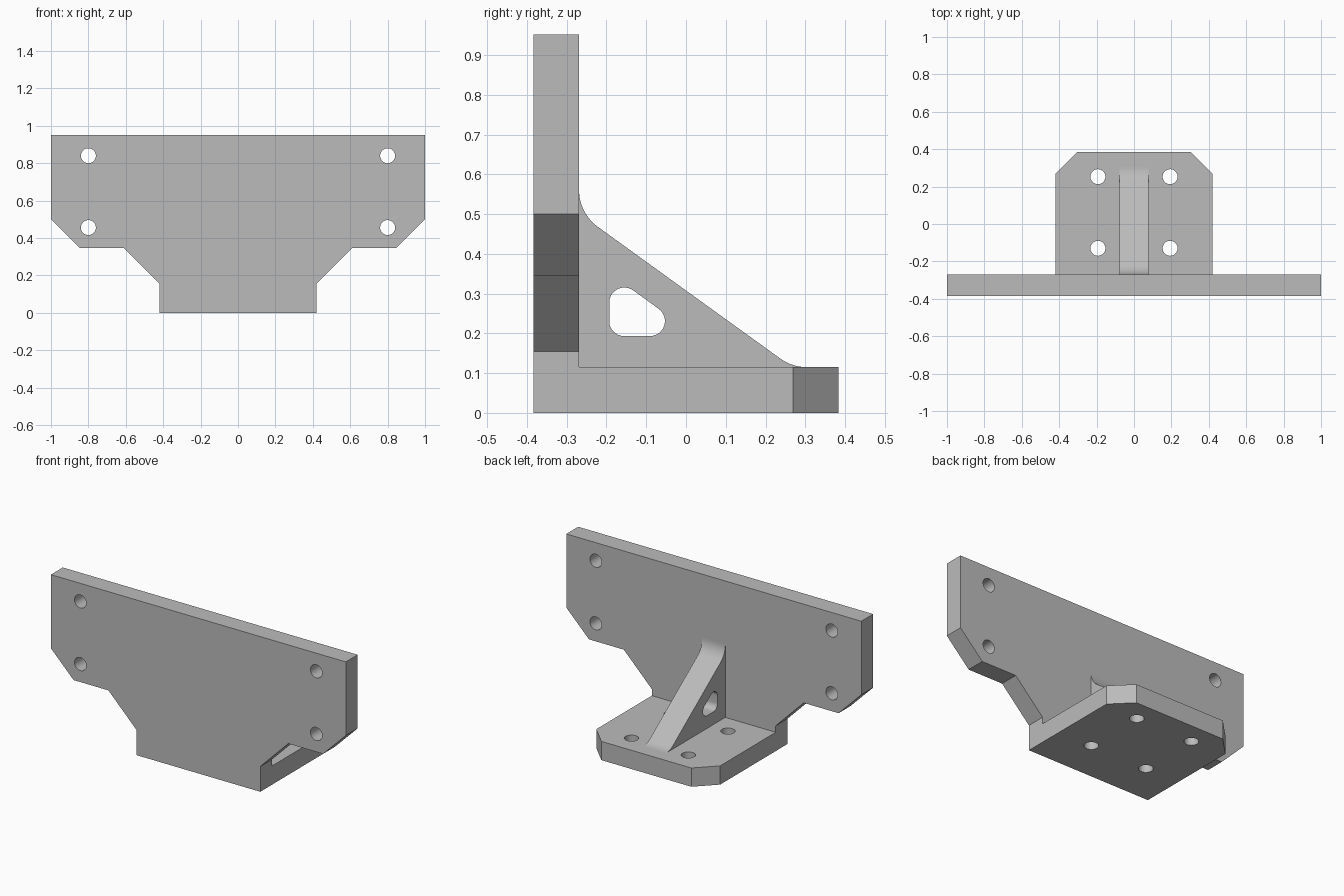
import bpy
import bmesh
from math import sin, cos, atan2, tan, pi
from mathutils import Vector

if "Cube" in bpy.data.objects:
    bpy.data.objects.remove(bpy.data.objects["Cube"])

# Main dimensions
THICK = 0.115
FRONT, BACK = -0.384, 0.384
WALL = FRONT + THICK
HALF_BASE = 0.42
HALF_RIB = 0.078

grey = bpy.data.materials.new("plain grey")
grey.use_nodes = True
grey.diffuse_color = (0.5, 0.5, 0.5, 1)
grey.node_tree.nodes["Principled BSDF"].inputs["Base Color"].default_value = grey.diffuse_color


def arc(cx, cy, r, start, end, steps=12):
    angles = [start + (end - start) * i / steps for i in range(steps + 1)]
    return [(cx + r * cos(a), cy + r * sin(a)) for a in angles]


def circle(cx, cy, r=0.04):
    return arc(cx, cy, r, 0, 2 * pi, 40)[:-1]


def mirrored(half):
    return half + [(-x, y) for x, y in reversed(half)]


def prism(name, loops, place, depth):
    """Fill an outline with holes, then extrude it into a solid."""
    bm = bmesh.new()
    for loop in loops:
        verts = [bm.verts.new(place(*p)) for p in loop]
        for a, b in zip(verts, verts[1:] + verts[:1]):
            bm.edges.new((a, b))
    bmesh.ops.triangle_fill(bm, use_beauty=True, edges=bm.edges[:],
                            normal=Vector(depth).normalized())
    extruded = bmesh.ops.extrude_face_region(bm, geom=bm.faces[:], use_keep_orig=True)
    moved = [g for g in extruded["geom"] if isinstance(g, bmesh.types.BMVert)]
    bmesh.ops.translate(bm, verts=moved, vec=depth)
    bmesh.ops.recalc_face_normals(bm, faces=bm.faces[:])
    mesh = bpy.data.meshes.new(name)
    bm.to_mesh(mesh)
    bm.free()
    mesh.materials.append(grey)
    obj = bpy.data.objects.new(name, mesh)
    bpy.context.collection.objects.link(obj)
    bpy.ops.object.select_all(action='DESELECT')
    obj.select_set(True)
    bpy.context.view_layer.objects.active = obj
    bpy.ops.object.shade_smooth_by_angle(angle=pi / 6)
    return obj


# Upright plate with four bolt holes
outline = mirrored([(HALF_BASE, 0), (HALF_BASE, 0.155), (0.61, 0.346),
                    (0.846, 0.346), (1, 0.5), (1, 0.951)])
holes = [circle(x, z) for x in (-0.8, 0.8) for z in (0.456, 0.84)]
prism("upright_plate", [outline] + holes, lambda x, z: (x, FRONT, z), (0, THICK, 0))

# Foot plate with clipped rear corners and four bolt holes
outline = mirrored([(HALF_BASE, WALL), (HALF_BASE, BACK - THICK),
                    (HALF_BASE - THICK, BACK)])
holes = [circle(x, y) for x in (-0.193, 0.193) for y in (-0.13, 0.253)]
prism("foot_plate", [outline] + holes, lambda x, y: (x, y, 0), (0, 0, THICK))

# Sloping rib, blended into both plates by fillets
top_z, toe_y = 0.502, 0.267
slope = atan2(top_z - THICK, toe_y - WALL)
lean = pi / 2 - slope
rise = THICK * tan(lean / 2)
run = THICK * tan(slope / 2)
upper = arc(WALL + THICK, top_z + rise, THICK, pi, pi + lean)
lower = arc(toe_y + run, 2 * THICK, THICK, pi + lean, 1.5 * pi)
outline = [(WALL, THICK)] + upper + lower

# Rounded triangular window in the rib
r, left, low = 0.038, -0.155, 0.231
width = 0.064
window = (arc(left, low, r, pi, 1.5 * pi)
          + arc(left + width, low, r, 1.5 * pi, 2 * pi + lean)
          + arc(left, low + width * tan(slope), r, lean, pi))
prism("rib", [outline, window], lambda y, z: (-HALF_RIB, y, z), (2 * HALF_RIB, 0, 0))
